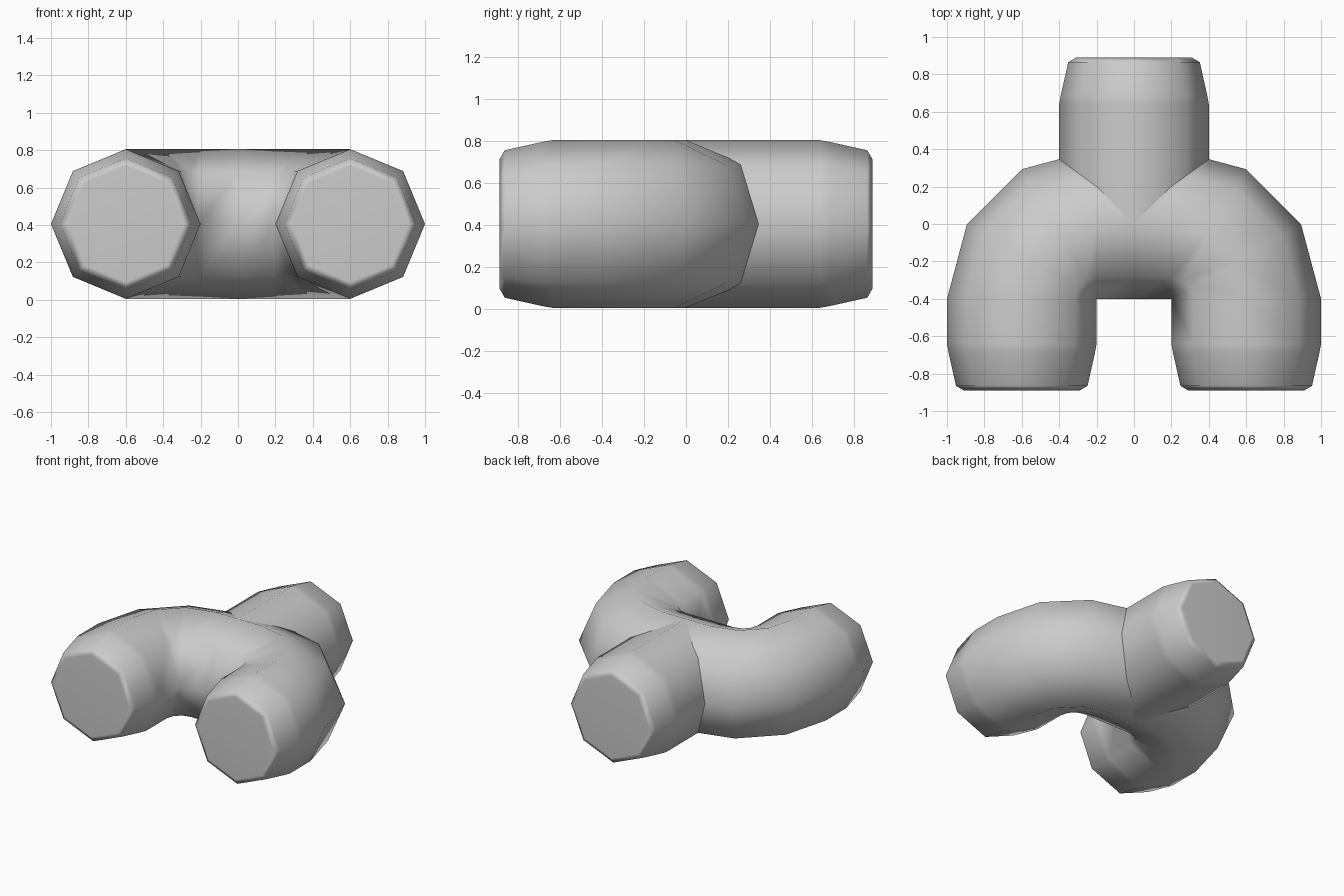
import bpy, bmesh
from math import sin, cos, pi, radians
from mathutils import Vector

cube = bpy.data.objects.get("Cube")
if cube:
    bpy.data.objects.remove(cube, do_unlink=True)

SIDES, RADIUS, HEIGHT = 8, 0.4, 0.405

grey = bpy.data.materials.new("pipe_grey")
grey.use_nodes = True
colour = (0.6, 0.6, 0.6, 1)
grey.diffuse_color = colour
grey.node_tree.nodes["Principled BSDF"].inputs["Base Color"].default_value = colour

# Tapered, chamfered pipe end: (distance along y, radius)
END = [(0.64, 0.4), (0.69, 0.391), (0.865, 0.352), (0.89, 0.31)]


def tube(name, rings):
    """Skin octagonal rings given as (x, y, radius, angle of the ring's side axis)."""
    bm = bmesh.new()
    loops = []
    for x, y, r, turn in rings:
        side = Vector((cos(turn), sin(turn), 0))
        loop = []
        for i in range(SIDES):
            a = 2 * pi * i / SIDES
            loop.append(bm.verts.new(Vector((x, y, HEIGHT)) + side * r * cos(a) + Vector((0, 0, r * sin(a)))))
        loops.append(loop)
    for a, b in zip(loops, loops[1:]):
        for i in range(SIDES):
            j = (i + 1) % SIDES
            bm.faces.new((a[i], a[j], b[j], b[i]))
    bm.faces.new(loops[0])
    bm.faces.new(loops[-1])
    # The elbow's inner corner meets in one point
    bmesh.ops.remove_doubles(bm, verts=bm.verts, dist=0.0005)
    bmesh.ops.recalc_face_normals(bm, faces=bm.faces)
    mesh = bpy.data.meshes.new(name)
    bm.to_mesh(mesh)
    bm.free()
    mesh.materials.append(grey)
    obj = bpy.data.objects.new(name, mesh)
    bpy.context.collection.objects.link(obj)
    bpy.ops.object.select_all(action="DESELECT")
    obj.select_set(True)
    bpy.context.view_layer.objects.active = obj
    bpy.ops.object.shade_smooth_by_angle(angle=radians(65))
    weighted = obj.modifiers.new("weighted_normals", "WEIGHTED_NORMAL")
    weighted.keep_sharp = True
    return obj


# U-shaped pipe: left leg and elbow, then mirrored for the right side
left = [(0.6, -d, r, 0) for d, r in reversed(END)]
for step in range(4):
    t = radians(30 * step)
    left.append((0.2 + 0.4 * cos(t), -0.4 + 0.4 * sin(t), RADIUS, t))
right = [(-x, y, r, pi - t) for x, y, r, t in reversed(left)]
tube("forked_pipe", left + [(0, 0, RADIUS, pi / 2)] + right)

# Single pipe leaving the back of the fork
tube("back_pipe", [(0, 0, RADIUS, 0)] + [(0, d, r, 0) for d, r in END])
